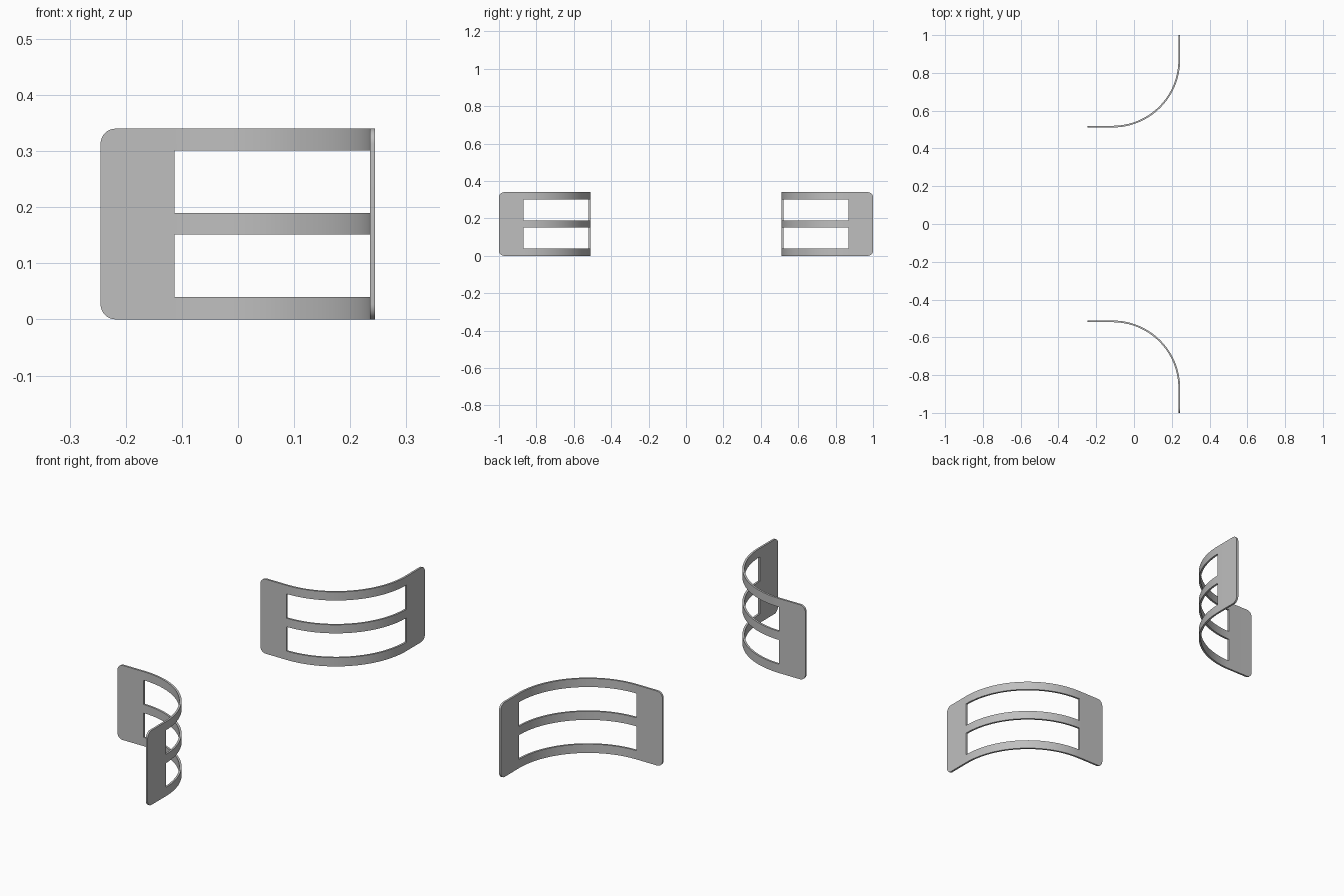
import bpy
import bmesh
from math import pi, sin, cos, radians
from mathutils import Vector

cube = bpy.data.objects.get("Cube")
if cube:
    bpy.data.objects.remove(cube, do_unlink=True)

CX, CY = -0.113, -0.868      # centre of the bend
RADIUS, THICK = 0.357, 0.009
PANEL = 0.132                # length of each flat end
CORNER = 0.027
ROWS = [0, 0.04, 0.151, 0.19, 0.301, 0.34]   # rail and window heights
STEPS = 32

metal = bpy.data.materials.new("grey metal")
metal.use_nodes = True
colour = (0.52, 0.52, 0.52, 1)
metal.diffuse_color = colour
metal.node_tree.nodes["Principled BSDF"].inputs["Base Color"].default_value = colour


def outward(co):
    """Outward direction of the bent sheet at a point."""
    return Vector((max(co.x - CX, 0), max(co.y - CY, 0), 0)).normalized()


def end_panel(bm, column, direction):
    """Flat end plate with two rounded corners, joined to a column of vertices."""
    height = ROWS[-1]
    outline = []
    for z0, start in ((height - CORNER, pi / 2), (CORNER, 0)):
        for i in range(9):
            a = start - i * pi / 16
            d = PANEL - CORNER + CORNER * cos(a)
            point = column[0].co + direction * d
            point.z = z0 + CORNER * sin(a)
            outline.append(bm.verts.new(point))
    bm.faces.new(column + outline)


def make_bracket(name, side):
    bm = bmesh.new()
    # Curved rails, with open windows between them
    columns = []
    for i in range(STEPS + 1):
        a = pi / 2 * (1 - i / STEPS)
        x, y = CX + RADIUS * cos(a), CY + RADIUS * sin(a)
        columns.append([bm.verts.new((x, y, z)) for z in ROWS])
    for a, b in zip(columns, columns[1:]):
        for r in (0, 2, 4):
            bm.faces.new((a[r], b[r], b[r + 1], a[r + 1]))
    # Flat plates at both ends
    end_panel(bm, columns[0], Vector((-1, 0, 0)))
    end_panel(bm, columns[-1], Vector((0, -1, 0)))
    # Sheet thickness
    result = bmesh.ops.extrude_face_region(bm, geom=bm.faces[:], use_keep_orig=True)
    for v in [g for g in result["geom"] if isinstance(g, bmesh.types.BMVert)]:
        v.co -= outward(v.co) * THICK
    # Opposite bracket is the mirror image
    for v in bm.verts:
        v.co.y *= side
    bmesh.ops.recalc_face_normals(bm, faces=bm.faces[:])
    mesh = bpy.data.meshes.new(name)
    bm.to_mesh(mesh)
    bm.free()
    mesh.materials.append(metal)
    obj = bpy.data.objects.new(name, mesh)
    bpy.context.collection.objects.link(obj)
    bpy.ops.object.select_all(action="DESELECT")
    obj.select_set(True)
    bpy.context.view_layer.objects.active = obj
    bpy.ops.object.shade_smooth_by_angle(angle=radians(30))


make_bracket("front_bracket", 1)
make_bracket("back_bracket", -1)
